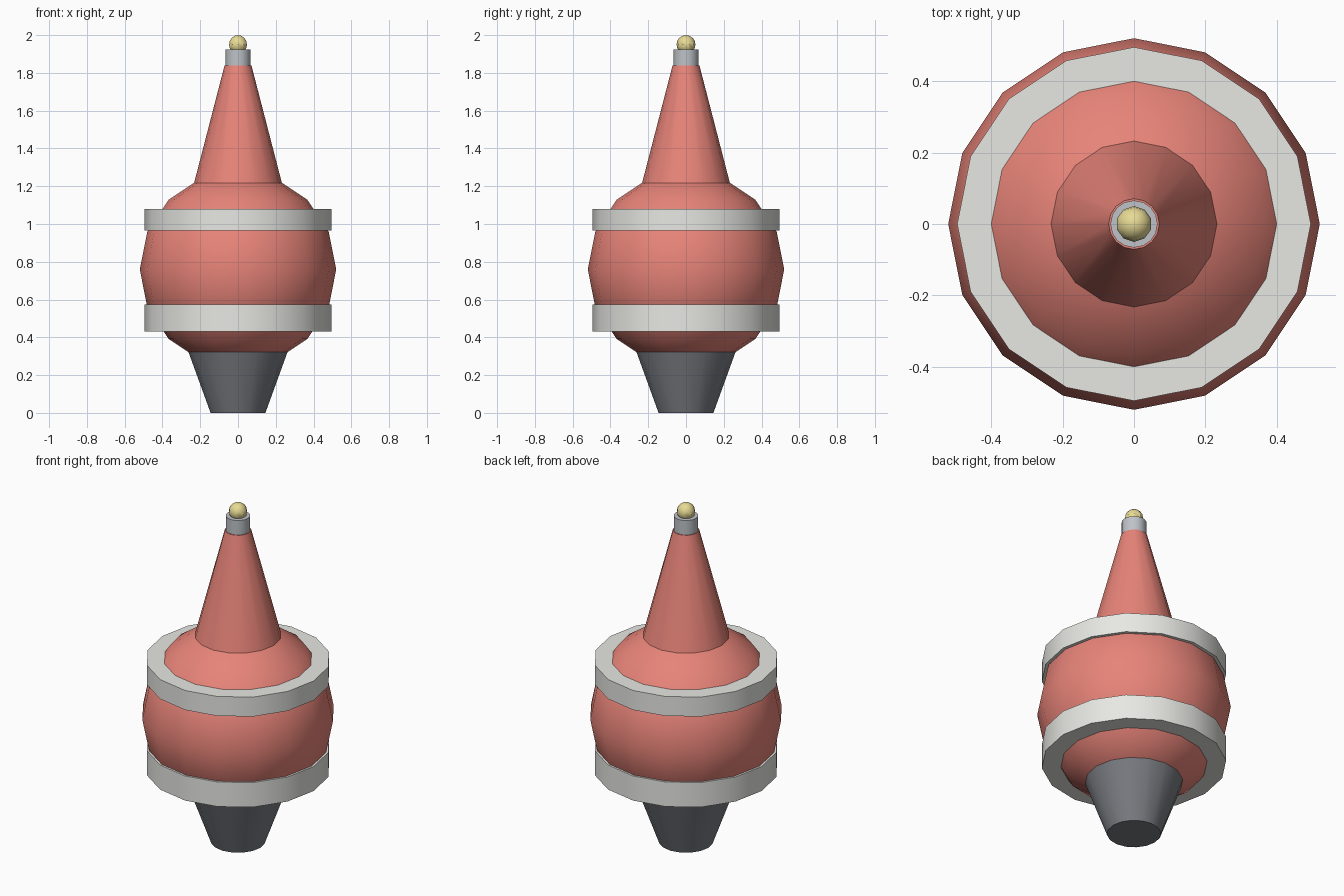
import bpy, math

if "Cube" in bpy.data.objects:
    bpy.data.objects.remove(bpy.data.objects["Cube"])


def material(name, color):
    m = bpy.data.materials.new(name)
    m.diffuse_color = (*color, 1)
    m.use_nodes = True
    m.node_tree.nodes["Principled BSDF"].inputs["Base Color"].default_value = m.diffuse_color
    return m


red = material("coral_red", (0.80, 0.23, 0.19))
white = material("off_white", (0.80, 0.81, 0.77))
dark = material("dark_grey", (0.19, 0.20, 0.22))
steel = material("light_steel", (0.52, 0.55, 0.58))
yellow = material("pale_yellow", (0.80, 0.70, 0.30))


def finish(name, mat):
    o = bpy.context.object
    o.name = name
    o.data.materials.append(mat)
    bpy.ops.object.shade_smooth_by_angle(angle=math.radians(35))
    return o


def frustum(name, r_bottom, r_top, z0, z1, mat, sides=16):
    bpy.ops.mesh.primitive_cone_add(vertices=sides, radius1=r_bottom, radius2=r_top,
                                    depth=z1 - z0, location=(0, 0, (z0 + z1) / 2))
    return finish(name, mat)


def ball(name, r, z, segments, rings, mat):
    bpy.ops.mesh.primitive_uv_sphere_add(segments=segments, ring_count=rings,
                                         radius=r, location=(0, 0, z))
    return finish(name, mat)


# Float body
ball("float_body", 0.52, 0.76, 16, 8, red)

# Two bumper bands around the body
for name, z0, z1 in (("lower_band", 0.43, 0.575), ("upper_band", 0.965, 1.08)):
    frustum(name, 0.495, 0.495, z0, z1, white)

# Tapered base weight and mast
frustum("base_weight", 0.145, 0.276, 0.0, 0.36, dark)
frustum("mast_cone", 0.242, 0.071, 1.18, 1.84, red)

# Lamp collar and lamp
frustum("lamp_collar", 0.066, 0.066, 1.83, 1.925, steel)
ball("lamp", 0.05, 1.95, 10, 8, yellow)
